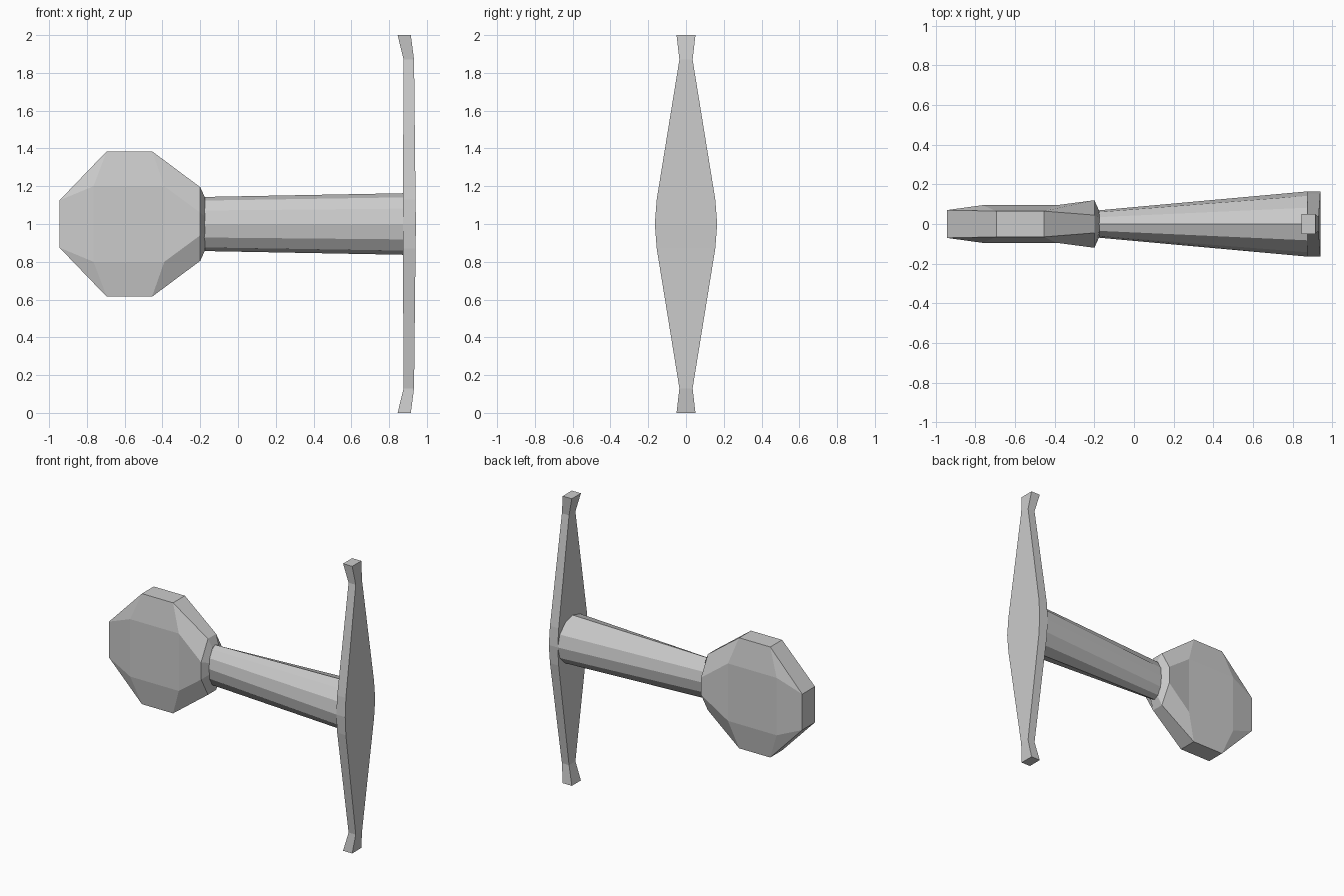
import bpy, bmesh, math

if "Cube" in bpy.data.objects:
    bpy.data.objects.remove(bpy.data.objects["Cube"])


def loft(name, rings):
    """Skin a list of equal-length closed rings and cap both ends."""
    bm = bmesh.new()
    loops = [[bm.verts.new(p) for p in ring] for ring in rings]
    n = len(loops[0])
    for a, b in zip(loops, loops[1:]):
        for i in range(n):
            j = (i + 1) % n
            bm.faces.new((a[i], a[j], b[j], b[i]))
    bm.faces.new(loops[0])
    bm.faces.new(loops[-1])
    bmesh.ops.remove_doubles(bm, verts=bm.verts, dist=0.0005)
    bmesh.ops.recalc_face_normals(bm, faces=bm.faces)
    mesh = bpy.data.meshes.new(name)
    bm.to_mesh(mesh)
    bm.free()
    obj = bpy.data.objects.new(name, mesh)
    bpy.context.collection.objects.link(obj)
    return obj


def head_ring(rim, cheek):
    """Eight points from one rim point and one cheek point (x, half y, half z)."""
    (xr, yr, zr), (xc, yc, zc) = rim, cheek
    return [(xr, yr, 1 + zr), (xc, yc, 1 + zc), (xc, yc, 1 - zc), (xr, yr, 1 - zr),
            (xr, -yr, 1 - zr), (xc, -yc, 1 - zc), (xc, -yc, 1 + zc), (xr, -yr, 1 + zr)]


# Faceted paddle-shaped head, flaring into the socket
loft("head", [
    head_ring((-0.945, 0.07, 0.125), (-0.945, 0.07, 0.125)),
    head_ring((-0.695, 0.065, 0.385), (-0.765, 0.095, 0.2)),
    head_ring((-0.455, 0.065, 0.385), (-0.39, 0.095, 0.2)),
    head_ring((-0.2, 0.045, 0.195), (-0.2, 0.12, 0.06)),
    head_ring((-0.175, 0.035, 0.14), (-0.175, 0.065, 0.04)),
])


# Tapered twelve-sided shaft, oval at the head and round at the bar
def oval(x, ry, rz, sides=12):
    angles = [2 * math.pi * i / sides for i in range(sides)]
    return [(x, ry * math.cos(a), 1 + rz * math.sin(a)) for a in angles]


loft("shaft", [oval(-0.19, 0.068, 0.143), oval(0.88, 0.165, 0.163)])

# Upright bar: (z, back x, front x, half width), mirrored about z = 1
half = [(0.0, 0.845, 0.915, 0.05), (0.13, 0.877, 0.932, 0.035),
        (0.87, 0.873, 0.94, 0.155), (1.0, 0.873, 0.942, 0.165)]
sections = half + [(2 - z, a, b, w) for z, a, b, w in reversed(half[:-1])]
loft("cross_bar", [[(a, -w, z), (b, -w, z), (b, w, z), (a, w, z)]
                   for z, a, b, w in sections])
